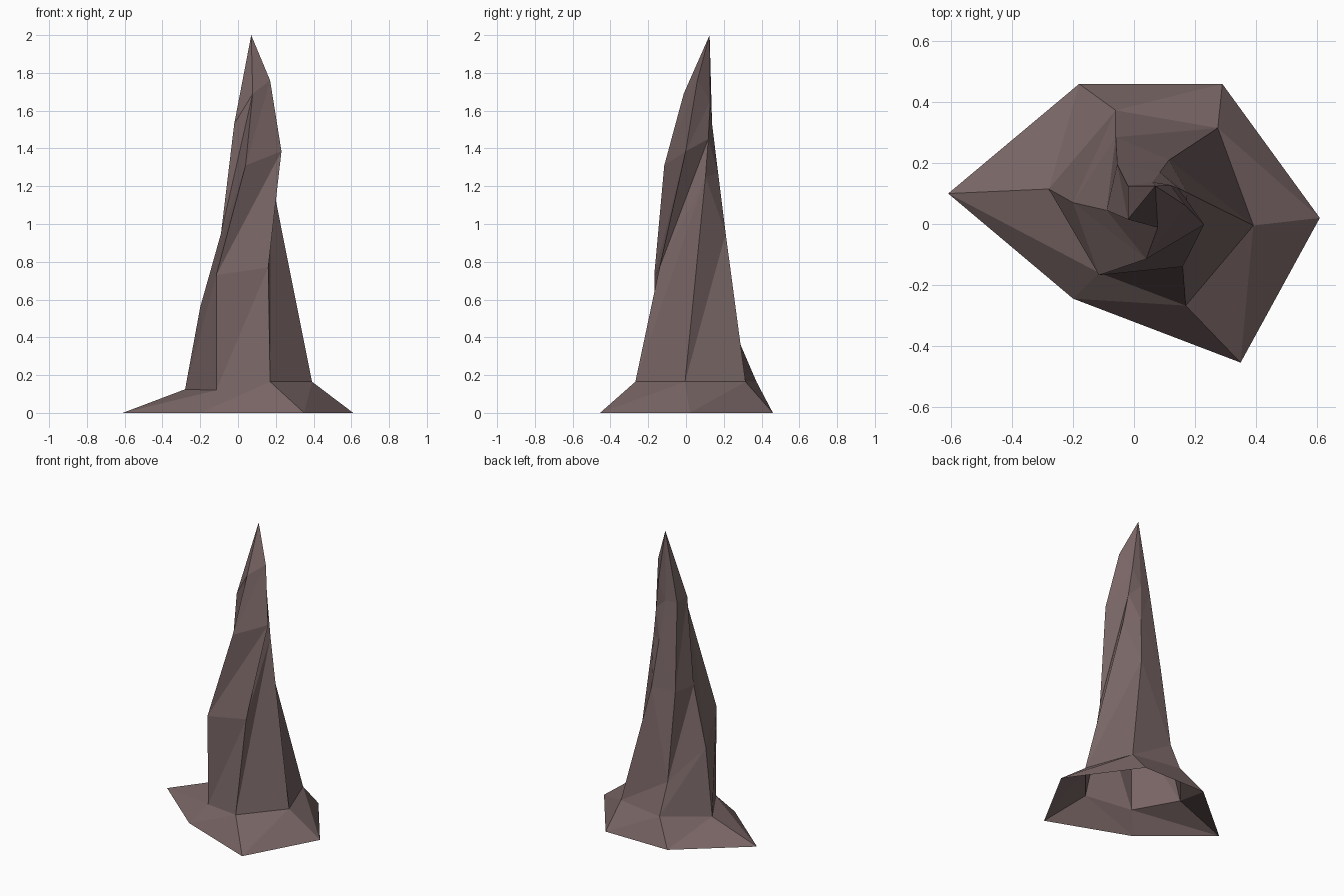
import bpy
import bmesh

# Six ridge lines climb from the flared foot to a shared tip (foot, collar, waist, shoulder, neck)
TIP = (0.07, 0.125, 2.0)
RIDGES = [
    [(-0.61, 0.10, 0), (-0.28, 0.115, 0.125), (-0.20, 0.07, 0.56), (-0.09, 0.045, 0.95), (-0.02, 0.015, 1.53)],
    [(-0.20, -0.245, 0), (-0.115, -0.16, 0.12), (-0.115, -0.168, 0.73), (0.04, -0.115, 1.31), (0.078, -0.012, 1.69)],
    [(0.35, -0.455, 0), (0.17, -0.268, 0.165), (0.16, -0.14, 0.77), (0.23, -0.002, 1.385), (0.17, 0.06, 1.76)],
    [(0.61, 0.02, 0), (0.392, -0.005, 0.165), (0.175, 0.103, 1.25), (0.145, 0.118, 1.45), (0.12, 0.128, 1.65)],
    [(0.29, 0.46, 0), (0.275, 0.315, 0.165), (0.115, 0.21, 0.95), (0.085, 0.17, 1.27), (0.06, 0.138, 1.53)],
    [(-0.18, 0.46, 0), (-0.06, 0.373, 0.165), (-0.06, 0.285, 0.37), (-0.055, 0.195, 0.95), (-0.02, 0.125, 1.53)],
]

# Rock colour
rock = bpy.data.materials.new("brown rock")
rock.diffuse_color = (0.19, 0.13, 0.13, 1)

# Skin the ridges with faceted triangles; the underside stays open
bm = bmesh.new()
rows = [[bm.verts.new(p) for p in ridge] for ridge in RIDGES]
tip = bm.verts.new(TIP)
for i, a in enumerate(rows):
    b = rows[(i + 1) % len(rows)]
    for j in range(len(a) - 1):
        bm.faces.new((a[j], b[j], b[j + 1]))
        bm.faces.new((a[j], b[j + 1], a[j + 1]))
    bm.faces.new((a[-1], b[-1], tip))

# Rock spire object
mesh = bpy.data.meshes.new("rock_spire")
bm.to_mesh(mesh)
bm.free()
mesh.materials.append(rock)
spire = bpy.data.objects.new("rock_spire", mesh)
bpy.context.collection.objects.link(spire)
